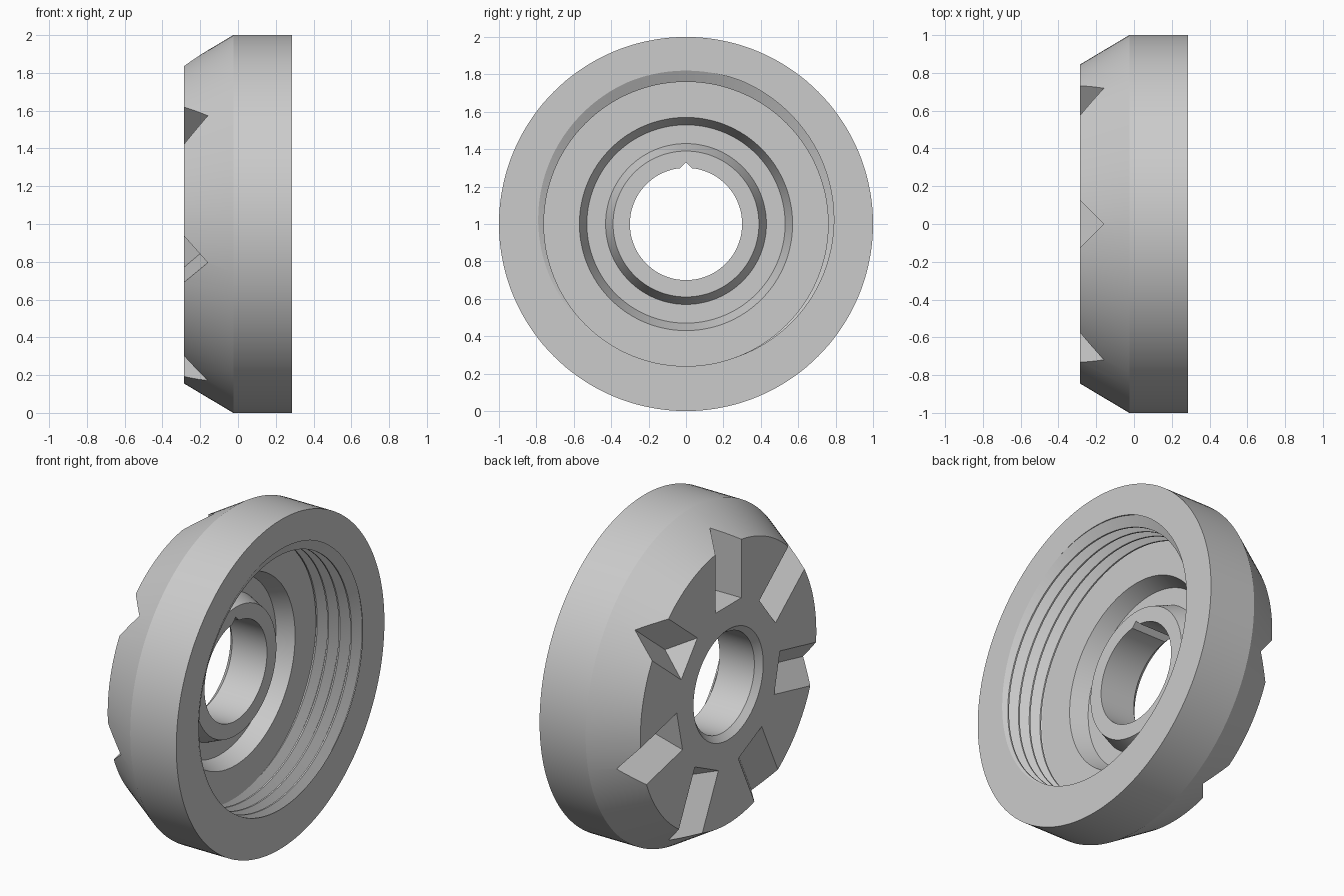
import bpy, bmesh, math
from mathutils import Matrix, Vector

cube = bpy.data.objects.get("Cube")
if cube:
    bpy.data.objects.remove(cube, do_unlink=True)

BACK, MOUTH, FLOOR = -0.29, 0.28, -0.02
SEGMENTS = 144
PITCH, MINOR, DEPTH = 0.077, 0.76, 0.06
NOTCHES = 7

steel = bpy.data.materials.new("plain grey")
steel.use_nodes = True
GREY = (0.6, 0.6, 0.6, 1)
steel.diffuse_color = GREY
steel.node_tree.nodes["Principled BSDF"].inputs["Base Color"].default_value = GREY


def make_object(name, bm):
    bmesh.ops.recalc_face_normals(bm, faces=bm.faces)
    mesh = bpy.data.meshes.new(name)
    bm.to_mesh(mesh)
    bm.free()
    mesh.materials.append(steel)
    obj = bpy.data.objects.new(name, mesh)
    bpy.context.collection.objects.link(obj)
    return obj


def add_prism(bm, start, end, turn):
    """Triangular prism between two triangles, turned about the x axis."""
    rings = [[bm.verts.new(turn @ Vector(p)) for p in tri] for tri in (start, end)]
    a, b = rings
    bm.faces.new(a)
    bm.faces.new(b[::-1])
    for i in range(3):
        j = (i + 1) % 3
        bm.faces.new((a[i], a[j], b[j], b[i]))


# Thread section: flat crest, sloping flanks, narrow root
CORNERS = (0, 0.12, 0.5, 0.62)


def thread_depth(phase):
    phase %= 1
    if phase < 0.12:
        return 0
    if phase < 0.5:
        return DEPTH * (phase - 0.12) / 0.38
    if phase < 0.62:
        return DEPTH
    return DEPTH * (1 - phase) / 0.38


def section(angle):
    """Closed (x, radius) outline of the cap at one angle."""
    shift = 0.56 - (angle / math.tau - 0.25)
    pts = [(BACK, 0.335), (BACK, 0.845), (-0.03, 1.0), (MOUTH, 1.0)]
    # helical rows run from the mouth down to the floor
    for turn in range(2, -7, -1):
        for corner in reversed(CORNERS):
            x = MOUTH + PITCH * (turn + corner - shift)
            x = min(max(x, FLOOR), MOUTH)
            phase = (x - MOUTH) / PITCH + shift
            pts.append((x, MINOR + thread_depth(phase)))
    # floor, ring groove, hub and bore
    pts += [(FLOOR, 0.57), (-0.12, 0.53), (-0.12, 0.43), (FLOOR, 0.39),
            (FLOOR, 0.30), (BACK + 0.035, 0.30)]
    return pts


# Cap body, revolved about the x axis
bm = bmesh.new()
columns = []
for i in range(SEGMENTS + 1):
    a = math.tau * i / SEGMENTS
    columns.append([bm.verts.new((x, r * math.cos(a), r * math.sin(a)))
                    for x, r in section(a)])
for left, right in zip(columns, columns[1:]):
    n = len(left)
    for k in range(n):
        m = (k + 1) % n
        bm.faces.new((left[k], left[m], right[m], right[k]))
bmesh.ops.remove_doubles(bm, verts=bm.verts, dist=0.0002)
bmesh.ops.dissolve_degenerate(bm, edges=bm.edges, dist=0.0001)
cap = make_object("threaded_cap", bm)

# Radial V notches in the back face
bm = bmesh.new()
for i in range(NOTCHES):
    turn = Matrix.Rotation(math.tau * i / NOTCHES, 3, "X")
    inner = [(-0.34, -0.175, 0.452), (-0.34, 0.175, 0.452), (-0.165, 0, 0.55)]
    outer = [(x, y, 1.2) for x, y, z in inner]
    add_prism(bm, inner, outer, turn)
notch_cutter = make_object("notch_cutter", bm)

# V keyway along the top of the bore
bm = bmesh.new()
key = [(-0.4, -0.08, 0.25), (-0.4, 0.08, 0.25), (-0.4, 0, 0.33)]
add_prism(bm, key, [(0.1, y, z) for x, y, z in key], Matrix.Identity(3))
key_cutter = make_object("keyway_cutter", bm)

# Cut, then stand the cap on the ground
bpy.ops.object.select_all(action="DESELECT")
bpy.context.view_layer.objects.active = cap
cap.select_set(True)
for cutter in (notch_cutter, key_cutter):
    cutter.hide_render = True
    mod = cap.modifiers.new(cutter.name, "BOOLEAN")
    mod.operation = "DIFFERENCE"
    mod.solver = "EXACT"
    mod.object = cutter
    bpy.ops.object.modifier_apply(modifier=mod.name)
    bpy.data.objects.remove(cutter, do_unlink=True)
cap.data.transform(Matrix.Translation((0.005, 0, 1)))
bpy.ops.object.shade_smooth_by_angle(angle=math.radians(25))
